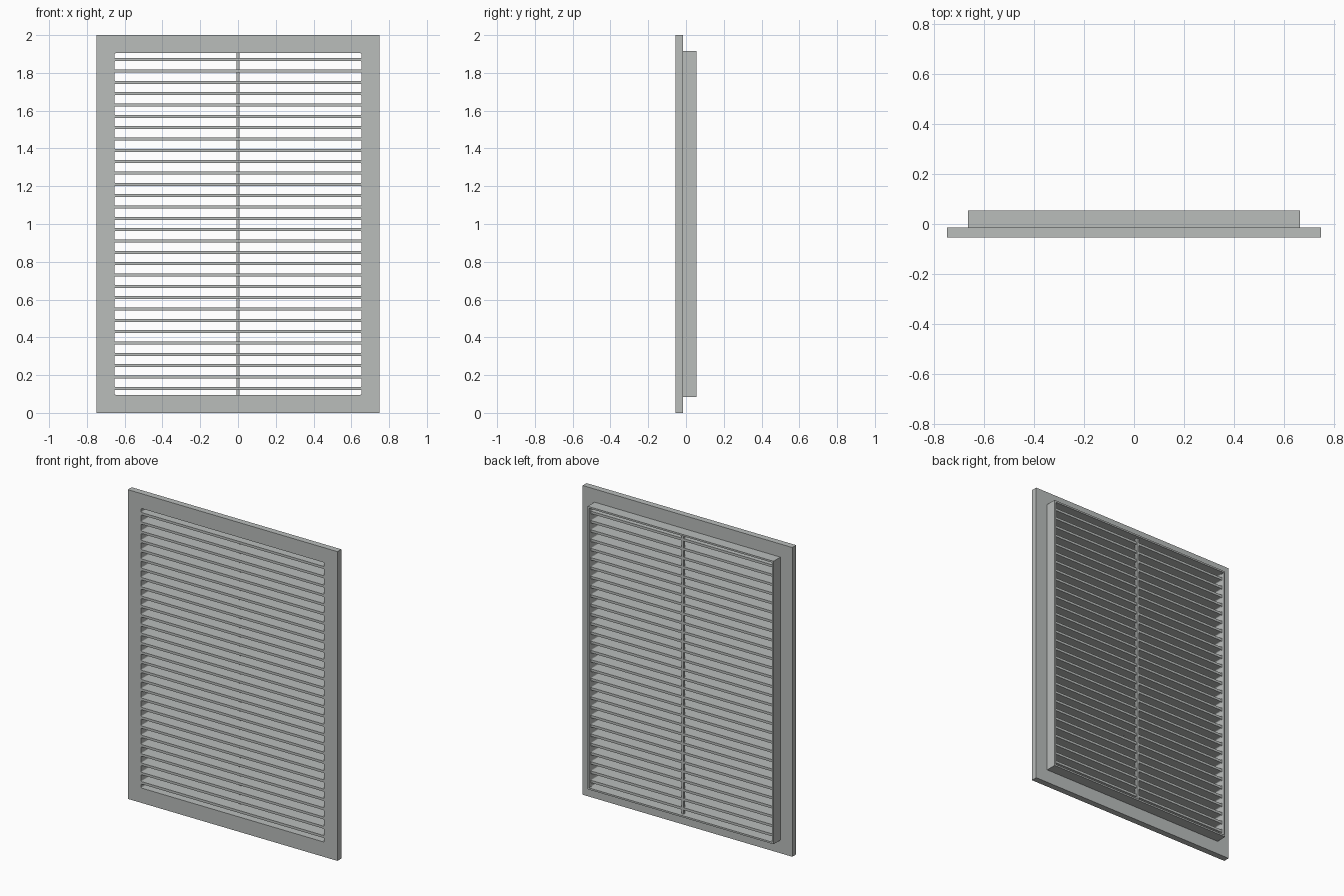
import bpy
from math import sin, cos, pi, radians

cube = bpy.data.objects.get("Cube")
if cube:
    bpy.data.objects.remove(cube, do_unlink=True)

grey = bpy.data.materials.new("light_grey")
grey.use_nodes = True
colour = (0.49, 0.51, 0.50, 1)
grey.diffuse_color = colour
grey.node_tree.nodes["Principled BSDF"].inputs["Base Color"].default_value = colour

OPEN_X, OPEN_LOW, OPEN_HIGH = 0.655, 0.096, 1.904
SLATS, PITCH, FIRST, THICK = 30, 0.06, 0.13, 0.016
PLATE_FRONT, PLATE_BACK, SLAT_BACK, SLEEVE_BACK = -0.055, -0.015, 0.035, 0.055


def rect(x, low, high, radius=0):
    """Outline of a rectangle centred on x = 0, with optional rounded corners."""
    if not radius:
        return [(-x, low), (x, low), (x, high), (-x, high)]
    points = []
    corners = [(x, high), (-x, high), (-x, low), (x, low)]
    for i, (cx, cz) in enumerate(corners):
        ox = cx - radius if cx > 0 else cx + radius
        oz = cz - radius if cz == high else cz + radius
        for k in range(4):
            a = (i + k / 3) * pi / 2
            points.append((ox + radius * cos(a), oz + radius * sin(a)))
    return points


def panel(name, outlines, front, back):
    """Upright plate: first outline is the edge, the others are holes."""
    curve = bpy.data.curves.new(name, "CURVE")
    curve.dimensions = "2D"
    curve.fill_mode = "BOTH"
    curve.extrude = (back - front) / 2
    for outline in outlines:
        spline = curve.splines.new("POLY")
        spline.points.add(len(outline) - 1)
        for point, (x, z) in zip(spline.points, outline):
            point.co = (x, z, 0, 1)
        spline.use_cyclic_u = True
    obj = bpy.data.objects.new(name, curve)
    bpy.context.collection.objects.link(obj)
    obj.rotation_euler.x = radians(90)
    obj.location.y = (front + back) / 2
    curve.materials.append(grey)
    bpy.ops.object.select_all(action="DESELECT")
    obj.select_set(True)
    bpy.context.view_layer.objects.active = obj
    bpy.ops.object.convert(target="MESH")
    bpy.ops.object.shade_flat()
    return obj


# Slots between neighbouring slats
slots = []
low = OPEN_LOW
for i in range(SLATS + 1):
    centre = FIRST + i * PITCH
    high = centre - THICK / 2 if i < SLATS else OPEN_HIGH
    slots.append(rect(OPEN_X, low, high, 0.006))
    low = centre + THICK / 2

# Front plate, deep slats behind it, and the open sleeve at the back
panel("front_plate", [rect(0.75, 0, 2)] + slots, PLATE_FRONT, PLATE_BACK)
sleeve_edge = rect(0.665, 0.085, 1.915)
panel("slat_core", [sleeve_edge] + slots, PLATE_BACK, SLAT_BACK)
panel("rear_sleeve", [sleeve_edge, rect(OPEN_X, OPEN_LOW, OPEN_HIGH)],
      SLAT_BACK, SLEEVE_BACK)

# Centre divider joining the slats
panel("centre_divider", [rect(THICK / 2, OPEN_LOW, OPEN_HIGH)], 0.02, SLAT_BACK + 0.001)
